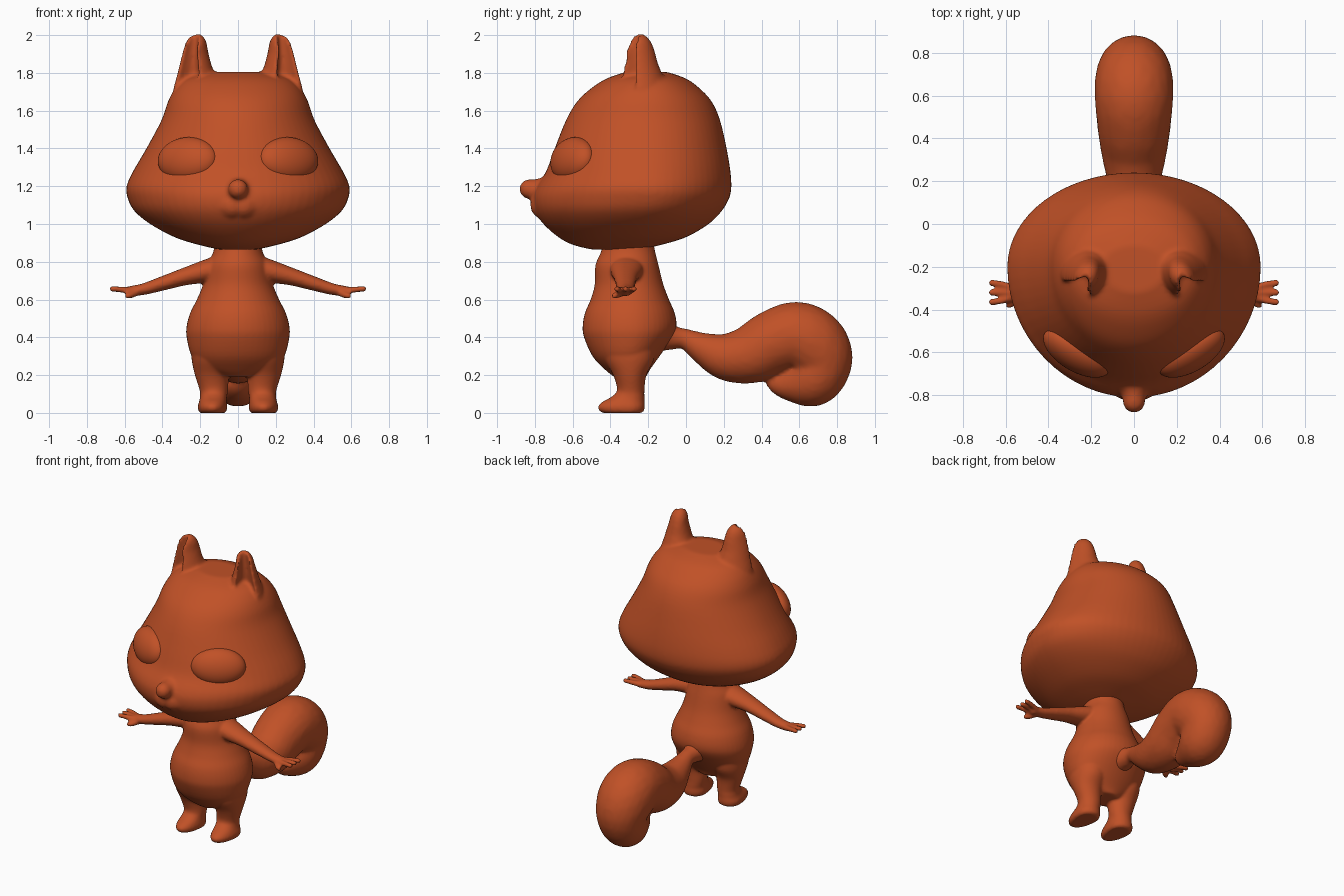
import bpy, bmesh, math
from mathutils import Vector, Matrix

fur = bpy.data.materials.new("rust_orange")
fur.diffuse_color = (0.53, 0.082, 0.02, 1)


def spline(pts, steps):
    """Catmull-Rom interpolation of tuples of any length."""
    P = [Vector(p) for p in pts]
    P = [P[0]] + P + [P[-1]]
    out = []
    for i in range(1, len(P) - 2):
        a, b, c, d = P[i - 1:i + 3]
        for s in range(steps):
            t = s / steps
            out.append(0.5 * (2 * b + (c - a) * t + (2 * a - 5 * b + 4 * c - d) * t * t
                              + (3 * b - a - 3 * c + d) * t ** 3))
    return out + [P[-1]]


def loft(bm, secs, steps=4, n=48, angle=0.0, dent=0.0):
    """Upright loft; section = z, centre x, half width, front y, middle y, back y."""
    rings = []
    for z, cx, w, yf, yc, yb in spline(secs, steps):
        ring = []
        for k in range(n):
            t = 2 * math.pi * k / n
            u, s = w * math.cos(t), math.sin(t)
            s += dent * max(0.0, -s - 0.75)
            v = s * ((yb - yc) if s > 0 else (yc - yf))
            ring.append(bm.verts.new((cx + u * math.cos(angle) - v * math.sin(angle),
                                      yc + u * math.sin(angle) + v * math.cos(angle), z)))
        rings.append(ring)
    for a, b in zip(rings, rings[1:]):
        for k in range(n):
            bm.faces.new((a[k], a[(k + 1) % n], b[(k + 1) % n], b[k]))
    bm.faces.new(rings[0][::-1])
    bm.faces.new(rings[-1])


def chain(bm, pts, steps=8, stretch=(1, 1, 1)):
    """Row of overlapping balls along a path of (x, y, z, radius)."""
    for x, y, z, r in spline(pts, steps):
        m = Matrix.LocRotScale(Vector((x, y, z)), None, Vector(stretch) * r)
        bmesh.ops.create_icosphere(bm, subdivisions=3, radius=1, matrix=m)


def finish(name, bm, voxel=None, smooth=4):
    """Mirror across x, fuse the pieces into one skin and smooth it."""
    bmesh.ops.recalc_face_normals(bm, faces=bm.faces)
    me = bpy.data.meshes.new(name)
    bm.to_mesh(me)
    bm.free()
    me.materials.append(fur)
    ob = bpy.data.objects.new(name, me)
    bpy.context.collection.objects.link(ob)
    mir = ob.modifiers.new("mirror", 'MIRROR')
    mir.use_mirror_merge = False
    if voxel:
        rm = ob.modifiers.new("fuse", 'REMESH')
        rm.mode = 'VOXEL'
        rm.voxel_size = voxel
        rm.use_smooth_shade = True
        sm = ob.modifiers.new("soften", 'SMOOTH')
        sm.factor = 0.5
        sm.iterations = smooth
    bpy.ops.object.select_all(action='DESELECT')
    ob.select_set(True)
    bpy.context.view_layer.objects.active = ob
    bpy.ops.object.convert(target='MESH')
    bpy.ops.object.shade_smooth()


# head: skull, muzzle, nose and ears
bm = bmesh.new()
loft(bm, [(.865, 0, .10, -.50, -.36, -.24), (.89, 0, .21, -.60, -.33, -.13),
          (.93, 0, .335, -.675, -.29, 0), (1.0, 0, .465, -.755, -.25, .12),
          (1.07, 0, .55, -.80, -.22, .19), (1.14, 0, .585, -.81, -.2, .23),
          (1.2, 0, .59, -.79, -.2, .24), (1.28, 0, .555, -.74, -.2, .235),
          (1.4, 0, .485, -.695, -.2, .215), (1.55, 0, .405, -.635, -.2, .18),
          (1.65, 0, .37, -.575, -.2, .135), (1.72, 0, .33, -.50, -.2, .07),
          (1.77, 0, .27, -.42, -.2, 0), (1.805, 0, .15, -.32, -.2, -.1)], n=64)
chain(bm, [(0, -.72, 1.17, .085), (0, -.79, 1.18, .058), (0, -.83, 1.185, .052)])
chain(bm, [(.03, -.75, 1.10, .075), (.09, -.72, 1.11, .075)])
loft(bm, [(1.60, .22, .15, -.35, -.23, -.11), (1.72, .223, .115, -.355, -.23, -.105),
          (1.79, .223, .095, -.345, -.235, -.12), (1.85, .225, .078, -.335, -.24, -.145),
          (1.91, .225, .062, -.325, -.242, -.16), (1.96, .222, .052, -.31, -.245, -.18),
          (1.99, .218, .036, -.285, -.245, -.205), (2.005, .215, .015, -.262, -.245, -.228)],
     angle=math.radians(30), dent=4.0)
finish("head", bm, .012)

# eyes: large ovals bulging from the face
bm = bmesh.new()
rot = Matrix.Rotation(math.radians(31), 3, 'Z') @ Matrix.Rotation(-.28, 3, 'X')
m = Matrix.LocRotScale(Vector((.267, -.60, 1.34)), rot.to_quaternion(), Vector((.176, .085, .122)))
bmesh.ops.create_uvsphere(bm, u_segments=40, v_segments=24, radius=1, matrix=m)
finish("eyes", bm)

# body: torso and neck, legs with feet, arms with hands
bm = bmesh.new()
loft(bm, [(.19, 0, .08, -.38, -.3, -.21), (.23, 0, .18, -.43, -.31, -.19),
          (.3, 0, .245, -.495, -.3, -.14), (.4, 0, .272, -.54, -.29, -.07),
          (.46, 0, .272, -.547, -.29, -.05), (.53, 0, .253, -.535, -.29, -.06),
          (.6, 0, .218, -.505, -.29, -.09), (.68, 0, .185, -.483, -.29, -.12),
          (.78, 0, .165, -.48, -.3, -.145), (.84, 0, .135, -.455, -.3, -.16),
          (.89, 0, .125, -.44, -.3, -.17), (.95, 0, .13, -.44, -.3, -.17)])
loft(bm, [(0, .135, .066, -.44, -.30, -.235), (.012, .135, .075, -.46, -.30, -.222),
          (.035, .135, .078, -.466, -.30, -.218), (.06, .133, .073, -.44, -.30, -.22),
          (.085, .13, .071, -.395, -.29, -.22), (.12, .128, .075, -.365, -.29, -.22),
          (.2, .138, .09, -.385, -.29, -.21), (.28, .14, .105, -.43, -.29, -.17),
          (.36, .14, .11, -.45, -.29, -.16)])
chain(bm, [(.07, -.31, .775, .068), (.16, -.315, .752, .062), (.28, -.32, .722, .047),
           (.4, -.32, .685, .038), (.5, -.32, .655, .031), (.57, -.32, .645, .027)],
      stretch=(1, 1.4, 1))
for dy in (-.045, 0, .045):
    chain(bm, [(.57, -.32 + dy * .5, .647, .019), (.62, -.32 + dy * .85, .653, .016),
               (.665, -.32 + dy, .656, .016)])
chain(bm, [(.54, -.34, .637, .02), (.565, -.365, .625, .018), (.585, -.38, .62, .016)])
finish("body", bm, .009)

# bushy curled tail
bm = bmesh.new()
chain(bm, [(0, -.17, .42, .10), (0, -.08, .40, .066), (0, 0, .39, .055), (0, .1, .338, .085),
           (0, .22, .295, .125), (0, .35, .312, .155), (0, .46, .37, .172),
           (0, .58, .405, .183), (0, .67, .365, .183), (0, .72, .28, .162),
           (0, .675, .18, .145), (0, .57, .153, .095), (0, .5, .15, .06), (0, .45, .155, .025)])
finish("tail", bm, .013, 5)
